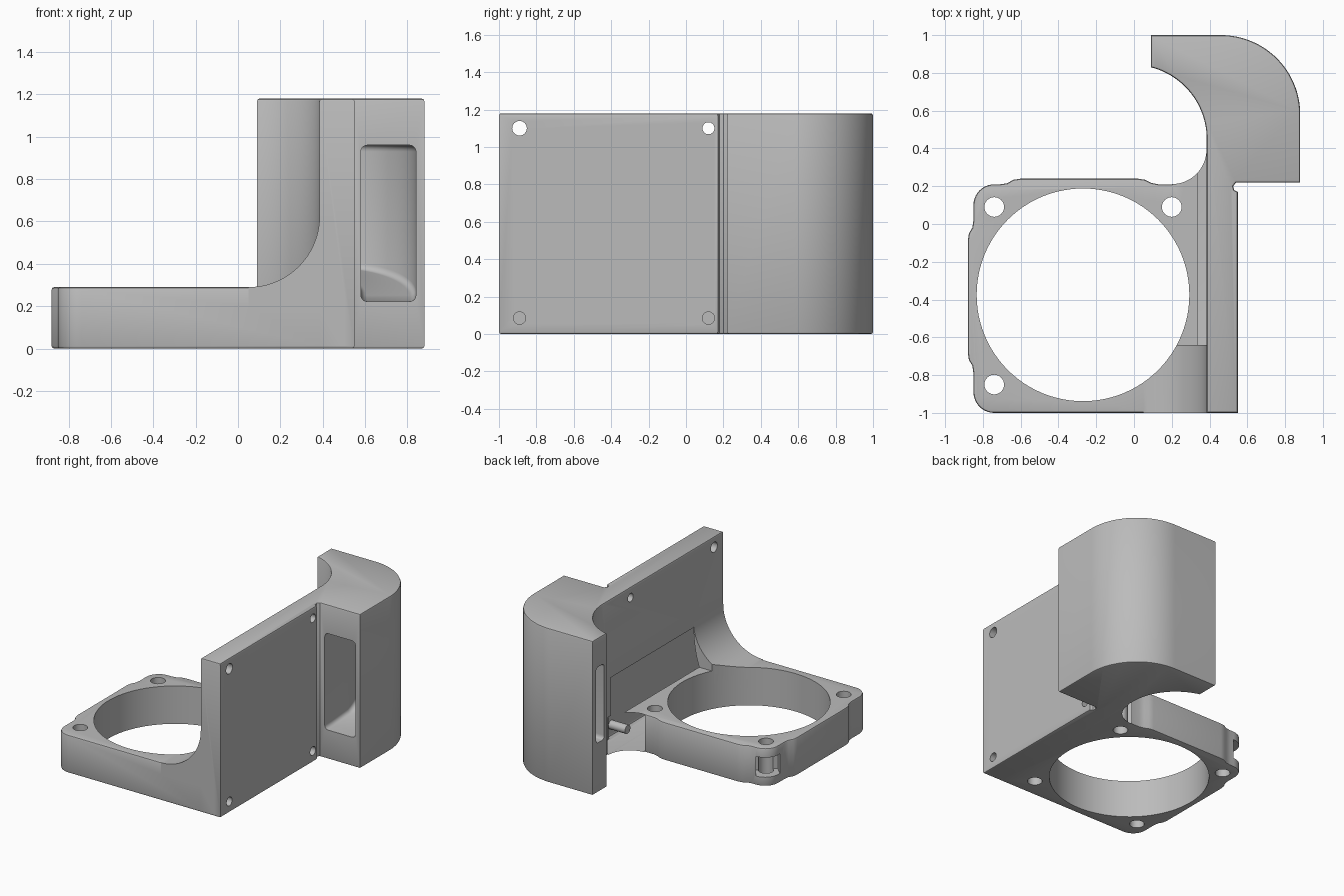
import bpy, bmesh
from math import radians, cos, sin, pi
from mathutils import Matrix, Vector

old = bpy.data.objects.get("Cube")
if old:
    bpy.data.objects.remove(old, do_unlink=True)

grey = bpy.data.materials.new("matte_grey")
grey.use_nodes = True
grey.diffuse_color = (0.5, 0.5, 0.5, 1)
grey.node_tree.nodes["Principled BSDF"].inputs["Base Color"].default_value = (0.5, 0.5, 0.5, 1)

HEIGHT, BASE_TOP, EDGE = 1.18, 0.29, 0.012


def arc(cx, cy, r, a0, a1, n=16):
    """Points along a circular arc, angles in degrees."""
    steps = [radians(a0 + (a1 - a0) * i / n) for i in range(n + 1)]
    return [(cx + r * cos(a), cy + r * sin(a)) for a in steps]


def finish(bm, name):
    bmesh.ops.recalc_face_normals(bm, faces=bm.faces)
    mesh = bpy.data.meshes.new(name)
    bm.to_mesh(mesh)
    bm.free()
    mesh.materials.append(grey)
    obj = bpy.data.objects.new(name, mesh)
    bpy.context.collection.objects.link(obj)
    return obj


def prism(name, outline, lo, hi, axis="z", edge=0):
    """Extrude an xy outline along z, or an xz outline along y."""
    bm = bmesh.new()
    place = (lambda p: (p[0], p[1], lo)) if axis == "z" else (lambda p: (p[0], lo, p[1]))
    face = bm.faces.new([bm.verts.new(place(p)) for p in outline])
    top = bmesh.ops.extrude_face_region(bm, geom=[face])["geom"]
    move = Vector((0, 0, hi - lo)) if axis == "z" else Vector((0, hi - lo, 0))
    verts = [g for g in top if isinstance(g, bmesh.types.BMVert)]
    bmesh.ops.translate(bm, verts=verts, vec=move)
    if edge:
        rims = [e for e in bm.edges if abs(e.verts[0].co.z - e.verts[1].co.z) < 1e-5]
        bmesh.ops.bevel(bm, geom=rims, offset=edge, segments=2, profile=0.5, affect="EDGES")
    return finish(bm, name)


def rod(name, centre, r, length, axis="z", sides=32):
    bm = bmesh.new()
    turn = Matrix.Rotation(pi / 2, 4, "Y") if axis == "x" else Matrix()
    bmesh.ops.create_cone(bm, cap_ends=True, segments=sides, radius1=r, radius2=r,
                          depth=length, matrix=Matrix.Translation(centre) @ turn)
    return finish(bm, name)


def combine(body, other, operation):
    mod = body.modifiers.new(operation.lower(), "BOOLEAN")
    mod.operation, mod.solver, mod.object = operation, "EXACT", other
    bpy.context.view_layer.objects.active = body
    bpy.ops.object.modifier_apply(modifier=mod.name)
    bpy.data.objects.remove(other, do_unlink=True)


# Upright wall that flows into the hooked duct housing
hook = [(0.385, -1), (0.55, -1), (0.55, 0.17), (0.53, 0.18), (0.525, 0.2), (0.54, 0.22), (0.88, 0.22)]
hook += arc(0.46, 0.58, 0.42, 0, 90, 32)
hook += [(0.09, 1.0)] + arc(-0.007, 0.45, 0.392, 75.7, 0, 24)
body = prism("fan_bracket", hook, 0, HEIGHT, edge=EDGE)

# Flat fan base with stepped edges and rounded corners
base = [(0.5, -1), (0.5, 0.4), (0.23, 0.4), (0.2, 0.21), (0.13, 0.21), (0.09, 0.218), (0.06, 0.234),
        (0.02, 0.24), (-0.6, 0.24), (-0.64, 0.234), (-0.67, 0.216), (-0.71, 0.21)]
base += arc(-0.74, 0.10, 0.11, 90, 180, 10)
base += [(-0.85, 0.02), (-0.856, -0.02), (-0.874, -0.05), (-0.88, -0.09),
         (-0.88, -0.68), (-0.874, -0.72), (-0.856, -0.75), (-0.85, -0.79)]
base += arc(-0.74, -0.89, 0.11, 180, 270, 10)
combine(body, prism("fan_base", base, 0, BASE_TOP, edge=EDGE), "UNION")

# Curved front gusset and the slim fillet along the wall
gusset = [(0.45, 0.2), (0.45, 0.625)] + arc(0.05, 0.625, 0.335, 0, -90, 24) + [(0.05, 0.2)]
combine(body, prism("gusset", gusset, -1, -0.64, "y"), "UNION")
slim = [(0.45, 0.2), (0.45, 0.6), (0.386, 0.6), (0.382, 0.52), (0.373, 0.44),
        (0.358, 0.36), (0.335, 0.285), (0.335, 0.2)]
combine(body, prism("wall_fillet", slim, -0.66, 0.36, "y"), "UNION")

# Large fan opening and the scoop between base and hook
combine(body, rod("fan_opening", (-0.27, -0.375, 0.3), 0.563, 0.9, sides=96), "DIFFERENCE")
combine(body, rod("scoop", (0.2, 0.395, 0.5), 0.184, 1.6, sides=64), "DIFFERENCE")

# Base screw holes; the one under the gusset is blind
for x, y, mid in ((-0.74, 0.09, 0.15), (0.2, 0.09, 0.15), (-0.74, -0.85, 0.15), (0.2, -0.85, -0.05)):
    combine(body, rod("base_hole", (x, y, mid), 0.052, 0.5), "DIFFERENCE")

# Wall screw holes: upper pair runs through, lower pair is blind
for y, r in ((-0.89, 0.039), (0.12, 0.032)):
    combine(body, rod("upper_hole", (0.46, y, 1.1), r, 0.4, "x"), "DIFFERENCE")
    combine(body, rod("lower_hole", (0.53, y, 0.085), 0.033, 0.24, "x"), "DIFFERENCE")

# Diagonal nut slot in the back corner of the base
bm = bmesh.new()
bmesh.ops.create_cube(bm, size=1, matrix=Matrix.Translation((-0.82, 0.17, 0.145))
                      @ Matrix.Rotation(radians(135), 4, "Z") @ Matrix.Diagonal((0.25, 0.17, 0.15, 1)))
combine(body, finish(bm, "nut_slot"), "DIFFERENCE")

# Curved air duct: inner point, outer point and floor height per section
sections = [((0.58, 0.15), (0.84, 0.15), 0.22), ((0.58, 0.3), (0.84, 0.3), 0.225)]
for i in range(21):
    t = i / 20
    a = t * pi / 2
    inner = (0.3 + 0.28 * cos(a), 0.5 + 0.36 * sin(a))
    outer = (0.46 + 0.38 * cos(a), 0.58 + 0.38 * sin(a))
    sections.append((inner, outer, 0.24 + 0.14 * sin(a)))
sections.append(((0.0, 0.86), (0.0, 0.96), 0.38))

bm = bmesh.new()
rings = []
for inner, outer, floor in sections:
    p, q = Vector(inner), Vector(outer)
    width, roof, r = (q - p).length, 0.96, 0.03
    corners = ((width - r, roof - r, 0), (r, roof - r, 90), (r, floor + r, 180), (width - r, floor + r, 270))
    ring = []
    for cu, cz, start in corners:
        for u, z in arc(cu, cz, r, start, start + 90, 5):
            spot = p.lerp(q, u / width)
            ring.append(bm.verts.new((spot.x, spot.y, z)))
    rings.append(ring)
for a, b in zip(rings, rings[1:]):
    for i in range(len(a)):
        j = (i + 1) % len(a)
        bm.faces.new((a[i], a[j], b[j], b[i]))
bm.faces.new(rings[0])
bm.faces.new(rings[-1])
combine(body, finish(bm, "air_duct"), "DIFFERENCE")

# Smooth the curved faces and keep crisp edges
for o in bpy.context.selected_objects:
    o.select_set(False)
body.select_set(True)
bpy.context.view_layer.objects.active = body
bpy.ops.object.shade_smooth_by_angle(angle=radians(30))
